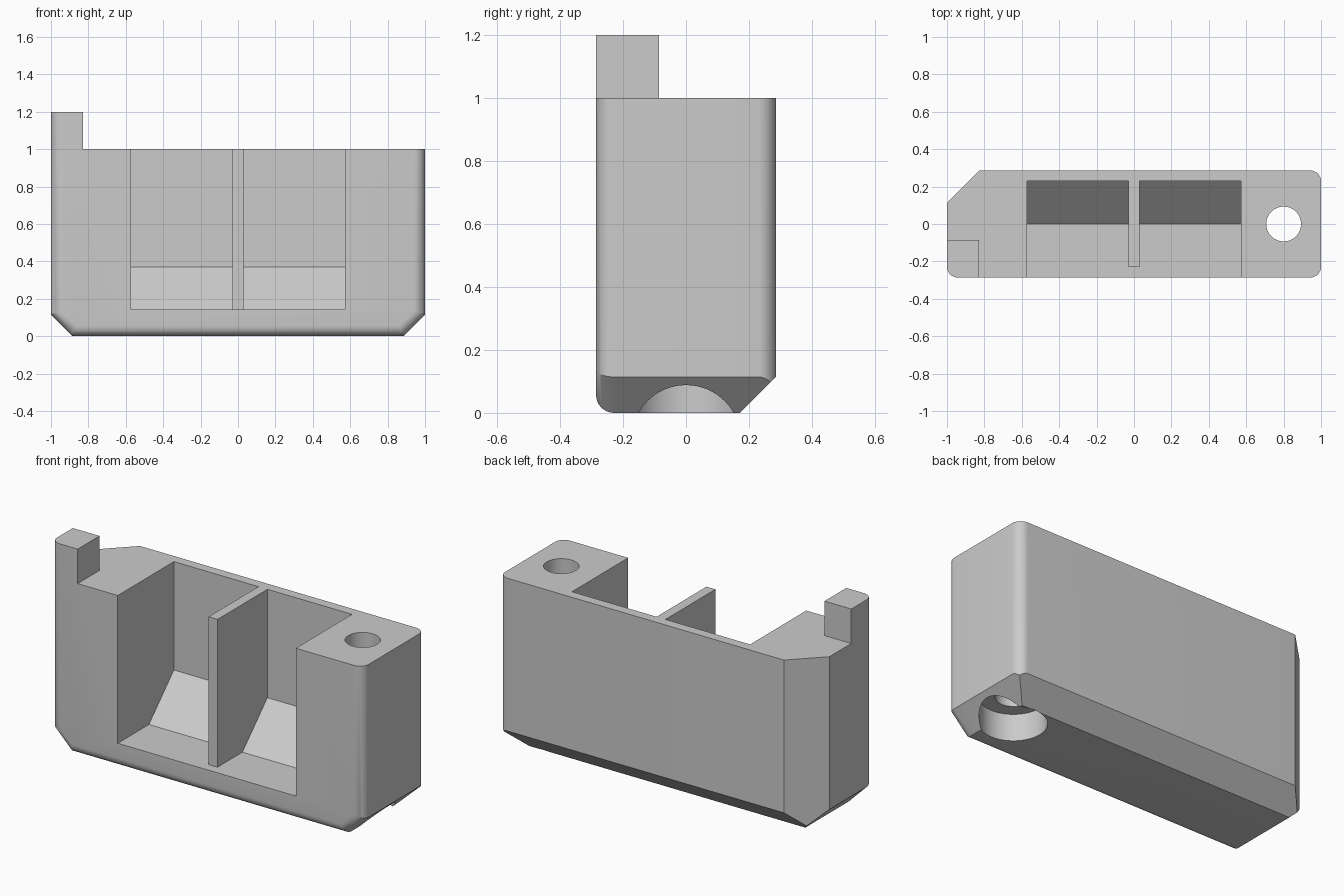
import bpy, bmesh, math
from mathutils import Vector

if "Cube" in bpy.data.objects:
    bpy.data.objects.remove(bpy.data.objects["Cube"], do_unlink=True)

U = 2 / 70                      # design unit
HALF_Y = 10 * U
TOP, POST_TOP = 1.0, 1.2
CHAMFER, FILLET = 4 * U, 2 * U
FLOOR = 5 * U

grey = bpy.data.materials.new("plain grey")
grey.use_nodes = True
colour = (0.6, 0.6, 0.6, 1)
grey.diffuse_color = colour
grey.node_tree.nodes["Principled BSDF"].inputs["Base Color"].default_value = colour


def add_object(name, bm):
    bmesh.ops.recalc_face_normals(bm, faces=bm.faces[:])
    mesh = bpy.data.meshes.new(name)
    bm.to_mesh(mesh)
    bm.free()
    mesh.materials.append(grey)
    obj = bpy.data.objects.new(name, mesh)
    bpy.context.collection.objects.link(obj)
    return obj


def prism(points, offset):
    bm = bmesh.new()
    face = bm.faces.new([bm.verts.new(p) for p in points])
    ext = bmesh.ops.extrude_face_region(bm, geom=[face])
    moved = [v for v in ext["geom"] if isinstance(v, bmesh.types.BMVert)]
    bmesh.ops.translate(bm, verts=moved, vec=offset)
    return bm


def round_edges(bm, edges):
    bmesh.ops.bevel(bm, geom=edges, offset=FILLET, segments=8, profile=0.5,
                    affect='EDGES', clamp_overlap=True)


def slice_off(bm, point, normal):
    cut = bmesh.ops.bisect_plane(bm, geom=bm.verts[:] + bm.edges[:] + bm.faces[:],
                                 plane_co=point, plane_no=normal, clear_outer=True)
    edges = [e for e in cut["geom_cut"] if isinstance(e, bmesh.types.BMEdge)]
    bmesh.ops.contextual_create(bm, geom=edges)


# Solid block, tall enough to include the corner post
bm = prism([(-1, -HALF_Y, 0), (1, -HALF_Y, 0), (1, HALF_Y, 0), (-1, HALF_Y, 0)],
           (0, 0, POST_TOP))
round_edges(bm, [e for e in bm.edges if all(v.co.x > 0.9 and v.co.y > 0 for v in e.verts)])

# Chamfers: both bottom ends, bottom back, upright back corner
for side in (-1, 1):
    slice_off(bm, (side, 0, CHAMFER), (side, 0, -1))
slice_off(bm, (0, HALF_Y, CHAMFER), (0, 1, -1))
slice_off(bm, (-1, HALF_Y - 6 * U, 0), (-1, 1, 0))

# Rounded outline of the front face, except along its top
round_edges(bm, [e for e in bm.edges
                 if all(abs(v.co.y + HALF_Y) < 1e-4 for v in e.verts)
                 and any(v.co.z < POST_TOP - 0.01 for v in e.verts)])
body = add_object("holder_body", bm)

# Cutter that lowers the top everywhere but the post
px, py = -1 + 6 * U, -HALF_Y + 7 * U
cutters = [prism([(px, -1, TOP), (2, -1, TOP), (2, 1, TOP), (-2, 1, TOP),
                  (-2, py, TOP), (px, py, TOP)], (0, 0, 1))]

# Two bays with a sloping floor at the back
back = 8 * U
bay = [(-1, FLOOR), (0, FLOOR), (back, FLOOR + back), (back, 1.5), (-1, 1.5)]
for x in (-20 * U, U):
    cutters.append(prism([(x, y, z) for y, z in bay], (19 * U, 0, 0)))

# Recess in front of the divider
cutters.append(prism([(-0.2, -1, FLOOR), (0.2, -1, FLOOR), (0.2, -back, FLOOR),
                      (-0.2, -back, FLOOR)], (0, 0, 1.5)))

# Screw hole and its wide counterbore underneath
for radius, low, high in ((0.093, -0.5, 1.5), (0.174, -0.5, 0.155)):
    ring = [(0.8 + radius * math.cos(a), radius * math.sin(a), low)
            for a in (math.tau * i / 64 for i in range(64))]
    cutters.append(prism(ring, (0, 0, high - low)))

bpy.context.view_layer.objects.active = body
for bm in cutters:
    cutter = add_object("cutter", bm)
    cutter.hide_render = True
    mod = body.modifiers.new("cut", 'BOOLEAN')
    mod.operation, mod.solver, mod.object = 'DIFFERENCE', 'EXACT', cutter
    bpy.ops.object.modifier_apply(modifier=mod.name)
    bpy.data.objects.remove(cutter, do_unlink=True)

for obj in bpy.context.selected_objects:
    obj.select_set(False)
body.select_set(True)
bpy.ops.object.shade_smooth_by_angle(angle=math.radians(25))
